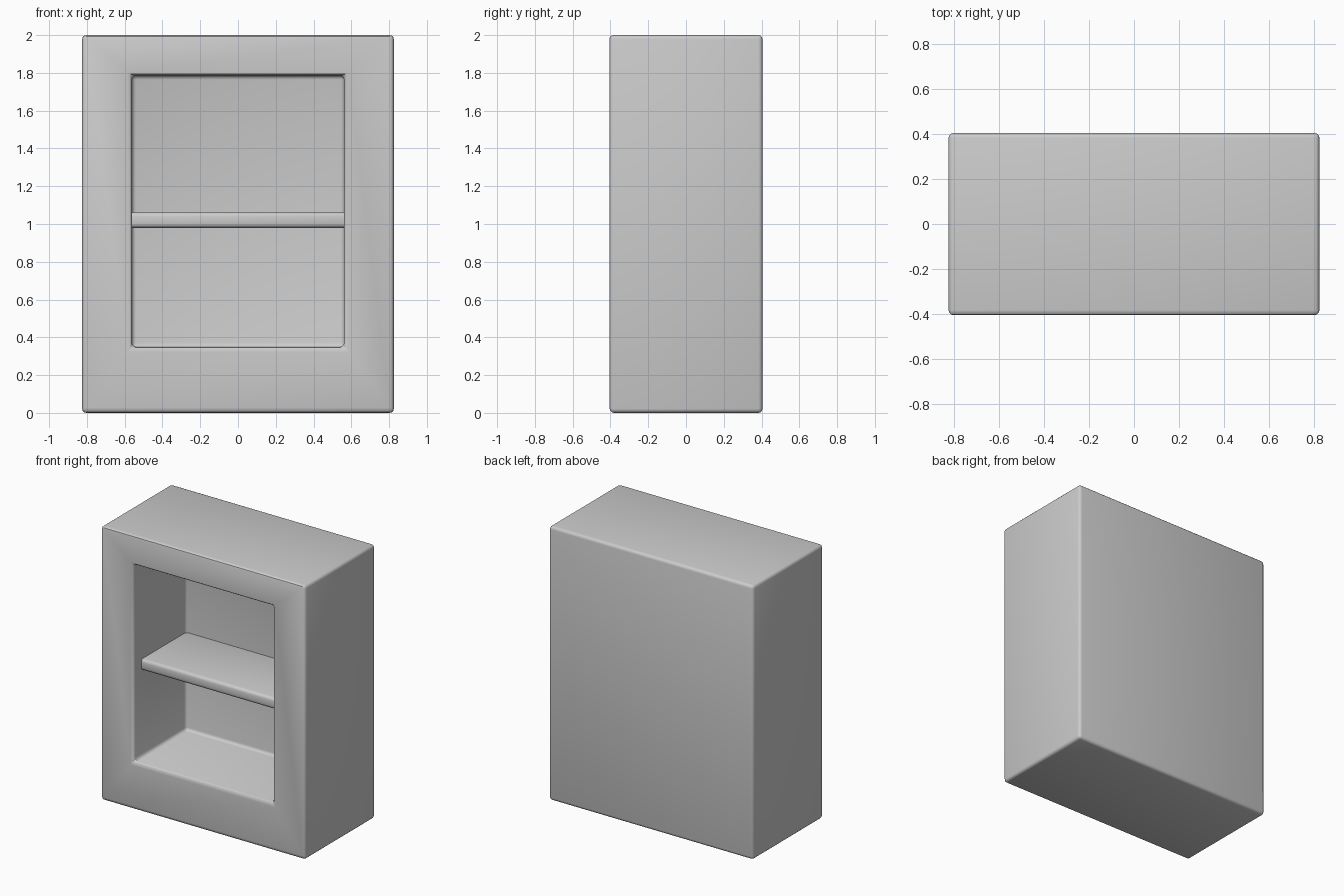
import bpy, bmesh
from mathutils import Vector

if "Cube" in bpy.data.objects:
    bpy.data.objects.remove(bpy.data.objects["Cube"])


def finish(name, bm, bevel, segments):
    """Turn a bmesh into an object with applied rounded edges and smooth shading."""
    bmesh.ops.recalc_face_normals(bm, faces=bm.faces)
    mesh = bpy.data.meshes.new(name)
    bm.to_mesh(mesh)
    bm.free()
    obj = bpy.data.objects.new(name, mesh)
    bpy.context.collection.objects.link(obj)
    mod = obj.modifiers.new("rounded_edges", 'BEVEL')
    mod.width, mod.segments = bevel, segments
    mod.limit_method = 'ANGLE'
    bpy.ops.object.select_all(action='DESELECT')
    obj.select_set(True)
    bpy.context.view_layer.objects.active = obj
    bpy.ops.object.modifier_apply(modifier=mod.name)
    bpy.ops.object.shade_smooth_by_angle()
    return obj


def box(lo, hi):
    """Axis-aligned box between two corners."""
    lo, hi = Vector(lo), Vector(hi)
    bm = bmesh.new()
    bmesh.ops.create_cube(bm, size=1)
    for v in bm.verts:
        v.co = (lo + hi) / 2 + v.co * (hi - lo)
    return bm


WIDTH, DEPTH = 0.825, 0.405           # half sizes of the cabinet
OPEN_X, OPEN_LOW, OPEN_HIGH = 0.562, 0.349, 1.786
BACK_Y = 0.205                        # inner back wall

# Cabinet: solid box with the front face inset and pushed in
bm = box((-WIDTH, -DEPTH, 0), (WIDTH, DEPTH, 2))
front = min(bm.faces, key=lambda f: f.calc_center_median().y)
bmesh.ops.inset_region(bm, faces=[front], thickness=0.2)
for v in front.verts:
    v.co.x = OPEN_X if v.co.x > 0 else -OPEN_X
    v.co.z = OPEN_HIGH if v.co.z > 1 else OPEN_LOW
pushed = bmesh.ops.extrude_discrete_faces(bm, faces=[front])["faces"][0]
for v in pushed.verts:
    v.co.y = BACK_Y
finish("cabinet", bm, 0.022, 3)

# Shelf: rounded board, ends tucked into the walls
finish("shelf", box((-0.585, -0.312, 0.98), (0.585, 0.23, 1.062)), 0.022, 3)
